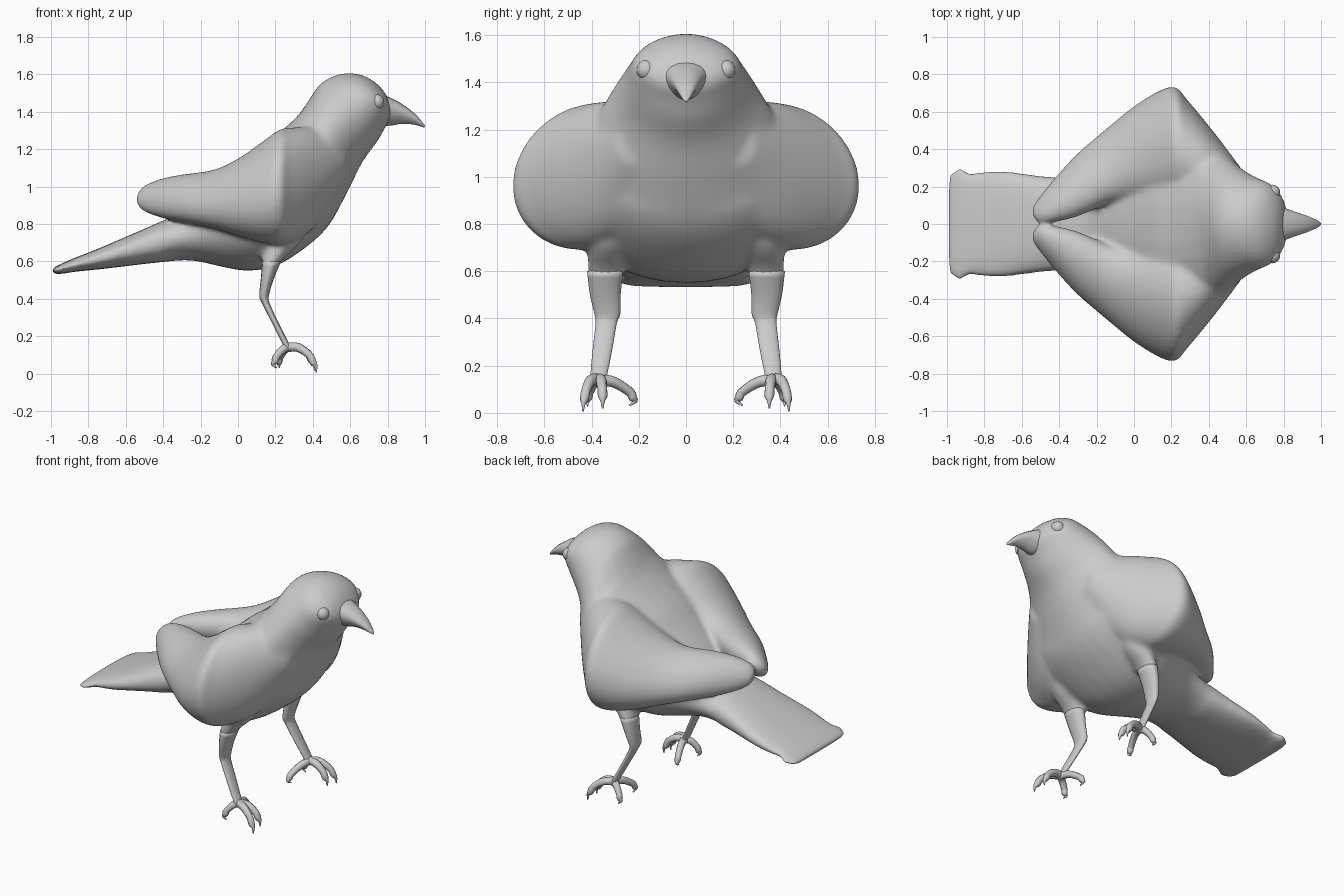
import bpy, bmesh
from math import sin, cos, pi, copysign

if "Cube" in bpy.data.objects:
    bpy.data.objects.remove(bpy.data.objects["Cube"])


def spow(v, e):
    return copysign(abs(v) ** e, v)


def dense(st, n=4):
    """Catmull-Rom resampling of a list of number tuples."""
    out = []
    for i in range(len(st) - 1):
        p = [st[max(0, min(len(st) - 1, i + k))] for k in (-1, 0, 1, 2)]
        for s in range(n):
            t = s / n
            out.append([0.5 * (2 * b + (c - a) * t + (2 * a - 5 * b + 4 * c - d) * t * t
                               + (3 * b - a - 3 * c + d) * t ** 3) for a, b, c, d in zip(*p)])
    return out + [list(st[-1])]


def loft(bm, rings):
    """Skin closed rings of points and cap both ends."""
    vs = [[bm.verts.new(p) for p in r] for r in rings]
    n = len(vs[0])
    for a, b in zip(vs, vs[1:]):
        for i in range(n):
            bm.faces.new((a[i], a[(i + 1) % n], b[(i + 1) % n], b[i]))
    bm.faces.new(vs[0][::-1])
    bm.faces.new(vs[-1])


def spine_ring(s, e, flare=0, n=32):
    """Ring from top (x,z), bottom (x,z) and half width; flare widens the top."""
    tx, tz, bx, bz, w = s
    pts = []
    for i in range(n):
        c, v = spow(cos(2 * pi * i / n), e), spow(sin(2 * pi * i / n), e)
        pts.append(((tx + bx) / 2 + (tx - bx) / 2 * v, w * c * (1 + flare * v),
                    (tz + bz) / 2 + (tz - bz) / 2 * v))
    return pts


def wing_ring(s, side, n=32):
    """Ring from x, inner y, outer y, bottom z, top z; leans inward towards the tip."""
    x, yi, yo, zb, zt = s
    h = (yo - yi) / 2
    lean = .1 + .25 * max(0, min(1, (.2 - x) / .4))
    pts = []
    for i in range(n):
        c, v = cos(2 * pi * i / n), sin(2 * pi * i / n)
        pts.append((x, side * ((yi + yo) / 2 + h * ((1 - lean ** 2) ** .5 * c - lean * v)),
                    (zb + zt) / 2 + (zt - zb) / 2 * v))
    return pts


def leg_rings(st, side, n=16):
    return [[(x + a * cos(2 * pi * i / n), side * (y + b * sin(2 * pi * i / n)), z)
             for i in range(n)] for x, y, z, a, b in dense(st, 3)]


def finish(name, bm):
    bmesh.ops.recalc_face_normals(bm, faces=bm.faces)
    for f in bm.faces:
        f.smooth = True
    me = bpy.data.meshes.new(name)
    bm.to_mesh(me)
    bm.free()
    ob = bpy.data.objects.new(name, me)
    bpy.context.collection.objects.link(ob)
    return ob


# Body, tail and head along the spine
body = [(-1.0, .56, -.99, .53, .26), (-.94, .59, -.93, .535, .305), (-.87, .62, -.87, .545, .275),
        (-.72, .68, -.72, .56, .287), (-.42, .81, -.42, .595, .25), (-.25, .89, -.25, .605, .27),
        (-.13, 1.0, -.08, .57, .34), (0, 1.11, .05, .55, .43), (.1, 1.2, .2, .575, .49),
        (.22, 1.29, .35, .665, .50), (.32, 1.38, .48, .785, .455), (.39, 1.48, .58, .96, .375),
        (.44, 1.55, .665, 1.13, .305), (.52, 1.595, .745, 1.24, .255), (.6, 1.607, .79, 1.32, .23),
        (.68, 1.59, .81, 1.35, .198), (.755, 1.54, .82, 1.37, .145), (.80, 1.48, .825, 1.39, .08)]
# Folded wing from tip to shoulder
wing = [(-.545, .05, .09, .915, .95), (-.51, .005, .14, .87, 1.0), (-.42, .01, .25, .835, 1.04),
        (-.3, .04, .38, .81, 1.065), (-.13, .11, .525, .775, 1.09), (0, .12, .63, .735, 1.15),
        (.13, .1, .71, .70, 1.24), (.22, .1, .735, .69, 1.305), (.28, .1, .67, .70, 1.315),
        (.36, .1, .575, .74, 1.32), (.44, .1, .475, .82, 1.31), (.52, .1, .37, .95, 1.29),
        (.58, .1, .29, 1.05, 1.25)]
# Leg stations: x, y, z, half size in x, half size in y
leg = [(.25, .31, .80, .13, .08), (.24, .33, .70, .095, .085), (.18, .342, .60, .05, .077),
       (.155, .342, .50, .034, .065), (.14, .333, .42, .026, .055), (.147, .338, .38, .021, .045),
       (.195, .352, .28, .018, .042), (.25, .368, .17, .018, .036), (.268, .37, .135, .02, .03)]
bm = bmesh.new()
loft(bm, [spine_ring(s, .8 if s[0] < -.4 else .96 if s[0] < .35 else 1.06) for s in dense(body)])
for side in (1, -1):
    loft(bm, [wing_ring(s, side) for s in dense(wing)])
    loft(bm, leg_rings(leg[:4], side))
ob = finish("body_and_wings", bm)
rm = ob.modifiers.new("blend", 'REMESH')
rm.mode = 'VOXEL'
rm.voxel_size = .0125
rm.use_smooth_shade = True
sm = ob.modifiers.new("soften", 'SMOOTH')
sm.factor = .5
sm.iterations = 22

# Beak
beak = [(.72, 1.5, .74, 1.33, .11), (.79, 1.485, .79, 1.325, .09), (.83, 1.468, .83, 1.328, .074),
        (.88, 1.44, .87, 1.335, .058), (.94, 1.395, .93, 1.333, .038),
        (.98, 1.352, .975, 1.322, .02), (1.0, 1.325, .995, 1.315, .006)]
bm = bmesh.new()
loft(bm, [spine_ring(s, 1, .3, 20) for s in dense(beak, 3)])
finish("beak", bm)


def toe(name, pts, side):
    """Tapered tube: each point is x, y, z, radius."""
    cu = bpy.data.curves.new(name, 'CURVE')
    cu.dimensions = '3D'
    cu.bevel_depth = 1
    cu.bevel_resolution = 2
    cu.use_fill_caps = True
    sp = cu.splines.new('POLY')
    pts = dense(pts, 4)
    sp.points.add(len(pts) - 1)
    for p, (x, y, z, r) in zip(sp.points, pts):
        p.co = (x, side * y, z, 1)
        p.radius = r
    sp.use_smooth = True
    bpy.context.collection.objects.link(bpy.data.objects.new(name, cu))


# Toes end in a thin hooked claw
toes = {"middle_toe": [(.26, .37, .14, .025), (.32, .36, .14, .024), (.375, .355, .105, .021),
                       (.395, .353, .07, .02), (.408, .353, .05, .01), (.41, .353, .018, .003)],
        "outer_toe": [(.26, .37, .14, .025), (.32, .40, .14, .024), (.38, .422, .10, .021),
                      (.402, .43, .06, .02), (.416, .434, .04, .01), (.418, .436, .005, .003)],
        "inner_toe": [(.27, .37, .14, .025), (.25, .305, .13, .023), (.225, .24, .09, .02),
                      (.22, .225, .065, .019), (.218, .215, .05, .01), (.222, .24, .032, .003)],
        "rear_toe": [(.27, .37, .14, .025), (.24, .39, .13, .023), (.205, .41, .09, .02),
                     (.197, .415, .065, .019), (.187, .417, .05, .01), (.207, .417, .03, .003)]}
for side, tag in ((1, "left"), (-1, "right")):
    bm = bmesh.new()
    loft(bm, leg_rings(leg[2:], side))
    finish("leg_" + tag, bm)
    for nm, pts in toes.items():
        toe(nm + "_" + tag, pts, side)
    # Eye
    bpy.ops.mesh.primitive_uv_sphere_add(segments=20, ring_count=12, radius=.042,
                                         location=(.74, side * .168, 1.452))
    bpy.context.object.name = "eye_" + tag
    bpy.ops.object.shade_smooth()
